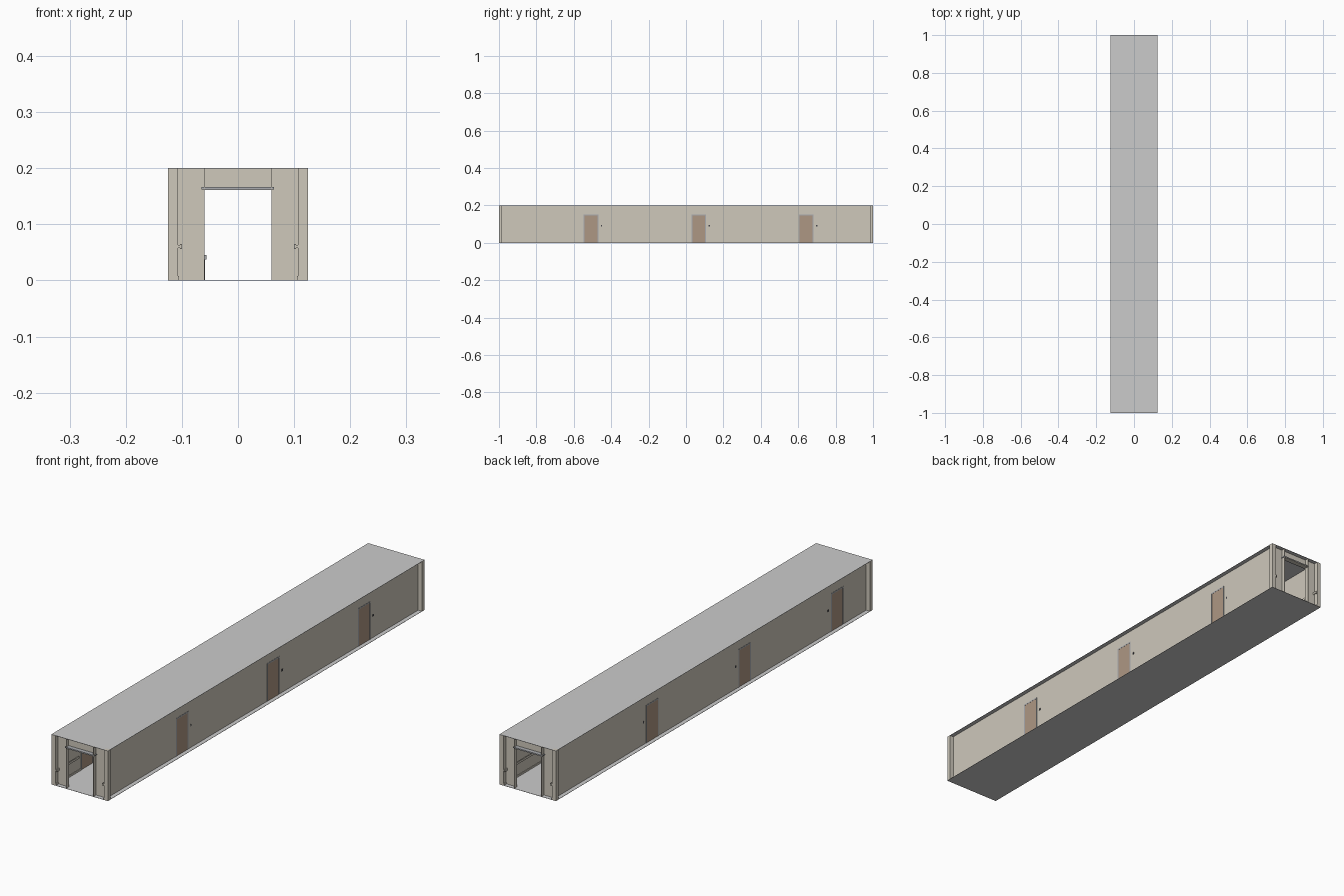
import bpy

if "Cube" in bpy.data.objects:
    bpy.data.objects.remove(bpy.data.objects["Cube"])


def material(name, rgb):
    m = bpy.data.materials.new(name)
    m.diffuse_color = (*rgb, 1)
    m.use_nodes = True
    m.node_tree.nodes["Principled BSDF"].inputs["Base Color"].default_value = m.diffuse_color
    return m


BEIGE = material("wall_paint", (0.62, 0.58, 0.50))
GREY = material("floor_grey", (0.55, 0.55, 0.53))
BROWN = material("door_wood", (0.42, 0.31, 0.23))
METAL = material("metal", (0.40, 0.41, 0.43))
DARK = material("dark_plastic", (0.06, 0.06, 0.07))


def boxes(name, mat, spans):
    """One object made of boxes, each given as (x0, x1, y0, y1, z0, z1)."""
    verts, faces = [], []
    for x0, x1, y0, y1, z0, z1 in spans:
        x0, x1 = sorted((x0, x1))
        y0, y1 = sorted((y0, y1))
        b = len(verts)
        verts += [(x, y, z) for x in (x0, x1) for y in (y0, y1) for z in (z0, z1)]
        for f in ((0, 1, 3, 2), (4, 6, 7, 5), (0, 4, 5, 1),
                  (2, 3, 7, 6), (0, 2, 6, 4), (1, 5, 7, 3)):
            faces.append([b + i for i in f])
    me = bpy.data.meshes.new(name)
    me.from_pydata(verts, [], faces)
    me.materials.append(mat)
    ob = bpy.data.objects.new(name, me)
    bpy.context.collection.objects.link(ob)
    return ob


W, H, L = 0.125, 0.2, 1.0      # half width, height, half length
WALL = 0.107                   # inner side wall position
END = 0.983                    # recessed end wall position
DOOR_W, DOOR_H = 0.034, 0.147  # door half width and height
DOORS = {1: (-0.508, 0.068, 0.642), -1: (-0.80, -0.215, 0.367)}

# Floor and roof slabs
boxes("floor", GREY, [(-W, W, -L, L, 0, 0.001)])
boxes("roof", GREY, [(-W, W, -L, L, H - 0.001, H)])

for s, doors in DOORS.items():
    side = "right" if s > 0 else "left"

    # Wall runs between the doors, with rail and skirting inside
    cuts = [-L] + [y + d for y in doors for d in (-DOOR_W - 0.005, DOOR_W + 0.005)] + [L]
    runs = list(zip(cuts[::2], cuts[1::2]))
    wall = [(s * WALL, s * (WALL + 0.001), a, b, 0, H) for a, b in runs]
    wall += [(s * WALL, s * (WALL + 0.001), y - DOOR_W - 0.005, y + DOOR_W + 0.005,
              DOOR_H + 0.005, H) for y in doors]
    boxes(side + "_wall", BEIGE, wall)
    rail, skirting = [], []
    for i, (a, b) in enumerate(runs):
        ra = a + (0.02 if i else 0)
        rb = b - (0.02 if i < len(runs) - 1 else 0)
        rail.append((s * 0.100, s * 0.103, ra, rb, 0.056, 0.065))
        n = max(2, round((rb - ra) / 0.12))
        for k in range(n):   # rail brackets
            y = ra + 0.004 + k * (rb - ra - 0.008) / (n - 1)
            rail.append((s * 0.103, s * WALL, y - 0.003, y + 0.003, 0.058, 0.063))
        skirting.append((s * (WALL - 0.002), s * WALL, a, b, 0.001, 0.008))
    boxes(side + "_handrail", BEIGE, rail)
    boxes(side + "_skirting", BEIGE, skirting)

    # Doors, frames, handles and wall switches
    leaf, frame, handle, switch = [], [], [], []
    for y in doors:
        leaf.append((s * (WALL - 0.0005), s * (WALL + 0.0015),
                     y - DOOR_W, y + DOOR_W, 0.001, DOOR_H))
        for d in (-1, 1):
            frame.append((s * (WALL - 0.002), s * (WALL + 0.002), y + d * DOOR_W,
                          y + d * (DOOR_W + 0.005), 0.001, DOOR_H))
        frame.append((s * (WALL - 0.002), s * (WALL + 0.002), y - DOOR_W - 0.005,
                      y + DOOR_W + 0.005, DOOR_H, DOOR_H + 0.005))
        handle.append((s * (WALL - 0.004), s * WALL, y + 0.027, y + 0.029, 0.067, 0.069))
        handle.append((s * (WALL - 0.005), s * (WALL - 0.004), y + 0.018, y + 0.029, 0.067, 0.069))
        switch.append((s * (WALL - 0.002), s * (WALL + 0.002),
                       y + 0.053, y + 0.060, 0.086, 0.094))
    boxes(side + "_doors", BROWN, leaf)
    boxes(side + "_door_frames", METAL, frame)
    boxes(side + "_door_handles", METAL, handle)
    boxes(side + "_switches", DARK, switch)

for e, end in ((-1, "front"), (1, "back")):
    # Recessed end wall with deep portal reveals and corner pillars
    parts = [(-0.06, 0.06, e * END, e * (END - 0.001), 0.161, H),
             (-0.06, 0.06, e * END, e * L, 0.161, 0.162)]
    pillars = []
    for s in (-1, 1):
        parts.append((s * 0.06, s * WALL, e * END, e * (END - 0.001), 0, H))
        parts.append((s * 0.06, s * 0.061, e * END, e * L, 0, H))
        pillars.append((s * WALL, s * W, e * END, e * L, 0, H))
    boxes(end + "_portal", BEIGE, parts)
    boxes(end + "_corner_pillars", BEIGE, pillars)
    boxes(end + "_portal_track", METAL,
          [(-0.065, 0.064, e * (END - 0.006), e * L, 0.162, 0.166)])

# Waiting bench along the left wall
seat, legs = [], []
for i in range(4):
    y = -0.02 + i * 0.04
    seat.append((-0.096, -0.062, y + 0.003, y + 0.037, 0.024, 0.027))
    seat.append((-0.099, -0.096, y + 0.003, y + 0.037, 0.026, 0.054))
for y in (-0.02, 0.06, 0.14):
    seat.append((-0.097, -0.056, y - 0.002, y + 0.002, 0.037, 0.045))
    for x in (-0.096, -0.061):
        legs.append((x, x + 0.002, y - 0.001, y + 0.001, 0.001, 0.038))
boxes("bench_seats", METAL, seat)
boxes("bench_legs", DARK, legs)
